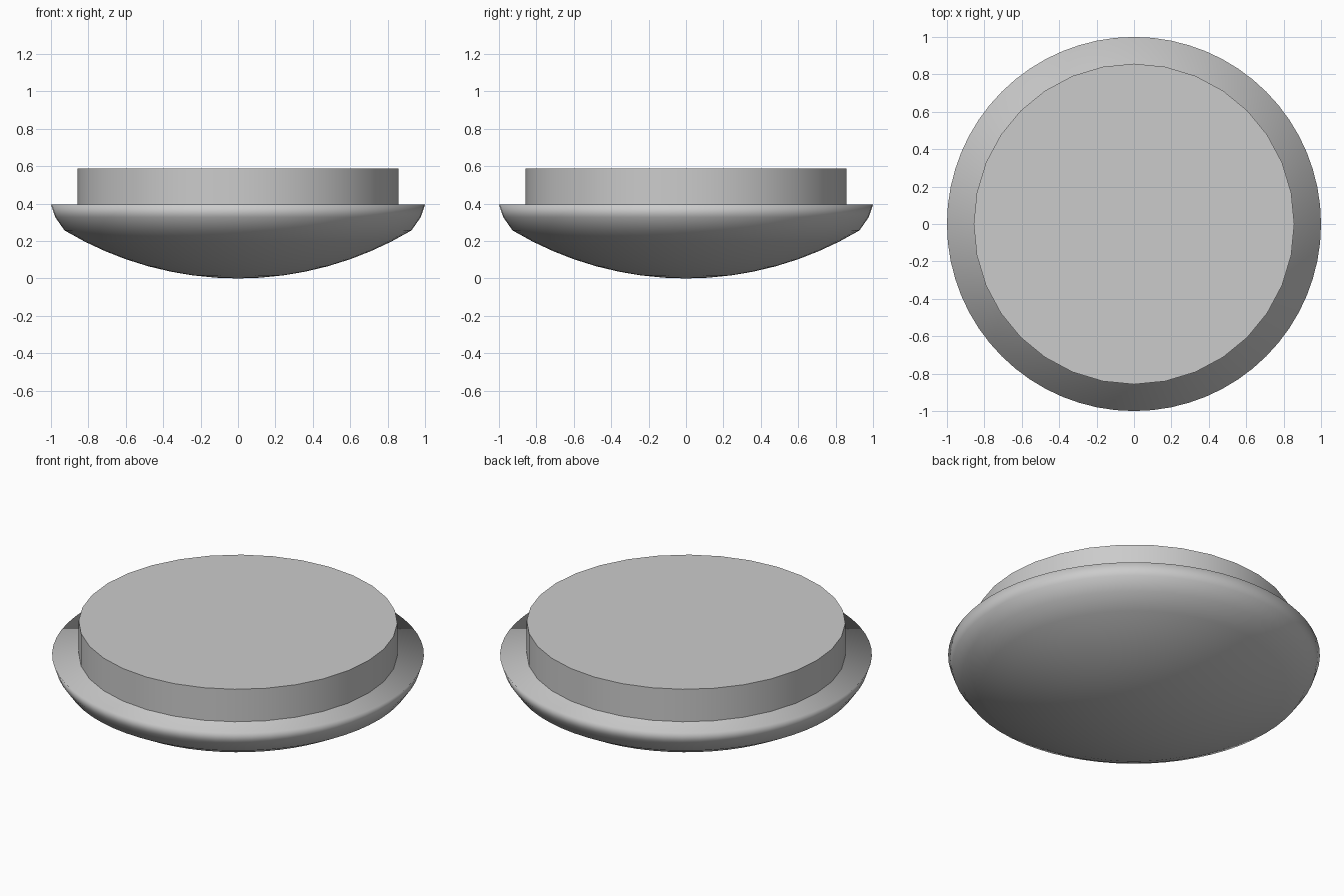
import bpy, bmesh, math

if "Cube" in bpy.data.objects:
    bpy.data.objects.remove(bpy.data.objects["Cube"])


def lathe(name, profile, segments):
    """Revolve (radius, z) points around z; both ends are closed."""
    bm = bmesh.new()
    rings = []
    for r, z in profile:
        if r == 0:
            rings.append([bm.verts.new((0, 0, z))] * segments)
        else:
            rings.append([bm.verts.new((r * math.cos(2 * math.pi * i / segments),
                                        r * math.sin(2 * math.pi * i / segments), z))
                          for i in range(segments)])
    for a, b in zip(rings, rings[1:]):
        for i in range(segments):
            j = (i + 1) % segments
            bm.faces.new(list(dict.fromkeys((a[i], a[j], b[j], b[i]))))
    if profile[0][0] > 0:
        bm.faces.new(rings[0][::-1])
    bm.faces.new(rings[-1])
    bmesh.ops.recalc_face_normals(bm, faces=bm.faces)
    for f in bm.faces:
        f.smooth = True
    mesh = bpy.data.meshes.new(name)
    bm.to_mesh(mesh)
    bm.free()
    obj = bpy.data.objects.new(name, mesh)
    bpy.context.collection.objects.link(obj)
    return obj


# Shallow spherical underside, turning up to a smooth-shaded flat rim
R = 1.804
radii = [0, 0.12, 0.24, 0.36, 0.48, 0.6, 0.71, 0.82, 0.928]
profile = [(r, R - math.sqrt(R * R - r * r)) for r in radii]
profile += [(0.977, 0.327), (1.0, 0.395)]
lathe("domed_base", profile, 64)

# Raised round plate on top, with crisp edges
plate = lathe("top_plate", [(0.857, 0.385), (0.857, 0.588)], 32)
bpy.ops.object.select_all(action='DESELECT')
plate.select_set(True)
bpy.context.view_layer.objects.active = plate
bpy.ops.object.shade_smooth_by_angle(angle=math.radians(30))
